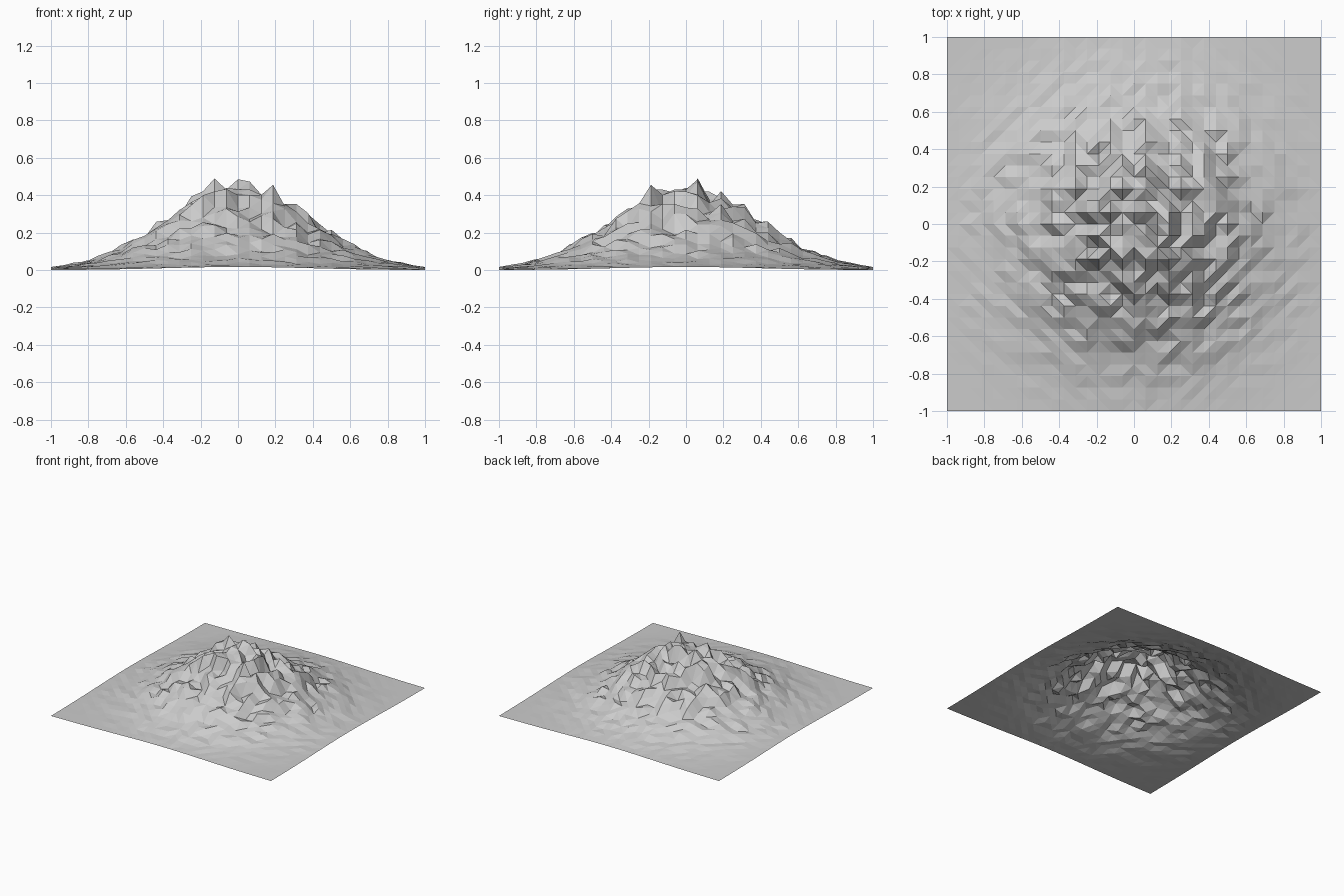
import bpy, bmesh, math, random

if "Cube" in bpy.data.objects:
    bpy.data.objects.remove(bpy.data.objects["Cube"])

random.seed(7)
CELLS = 32          # grid squares per side
PEAK = 0.48         # height of the smooth envelope
SPREAD = 0.31       # twice the squared bell width

# Square terrain sheet
bm = bmesh.new()
bmesh.ops.create_grid(bm, x_segments=CELLS, y_segments=CELLS, size=1.0)


def envelope(x, y):
    return PEAK * math.exp(-(x * x + y * y) / SPREAD)


# Bell shaped hill, roughened in proportion to its height
corner = envelope(1, 1)
for v in bm.verts:
    x, y = v.co.x, v.co.y
    rough = random.uniform(0.73, 1.03)
    if max(abs(x), abs(y)) > 0.99:
        rough = 0.9                      # clean outer border
    v.co.z = max(0.0, (envelope(x, y) - corner) * rough)

# Main summits
summits = [(-0.125, 0.0625, 0.49), (0.0, 0.0, 0.43), (0.0, 0.0625, 0.485),
           (0.1875, -0.1875, 0.455), (0.0625, -0.0625, 0.43),
           (-0.1875, -0.1875, 0.40), (-0.0625, 0.0, 0.44)]
for sx, sy, sz in summits:
    nearest = min(bm.verts, key=lambda v: (v.co.x - sx) ** 2 + (v.co.y - sy) ** 2)
    nearest.co.z = sz

# Flat facets split along the shorter diagonal
bmesh.ops.triangulate(bm, faces=bm.faces[:], quad_method='SHORT_EDGE')
bmesh.ops.recalc_face_normals(bm, faces=bm.faces[:])
if sum(f.normal.z for f in bm.faces) < 0:
    bmesh.ops.reverse_faces(bm, faces=bm.faces[:])

mesh = bpy.data.meshes.new("mountain_terrain")
bm.to_mesh(mesh)
bm.free()

stone = bpy.data.materials.new("stone_grey")
stone.diffuse_color = (0.6, 0.6, 0.6, 1.0)
stone.use_nodes = True
stone.node_tree.nodes["Principled BSDF"].inputs["Base Color"].default_value = stone.diffuse_color
mesh.materials.append(stone)

terrain = bpy.data.objects.new("mountain_terrain", mesh)
bpy.context.collection.objects.link(terrain)
